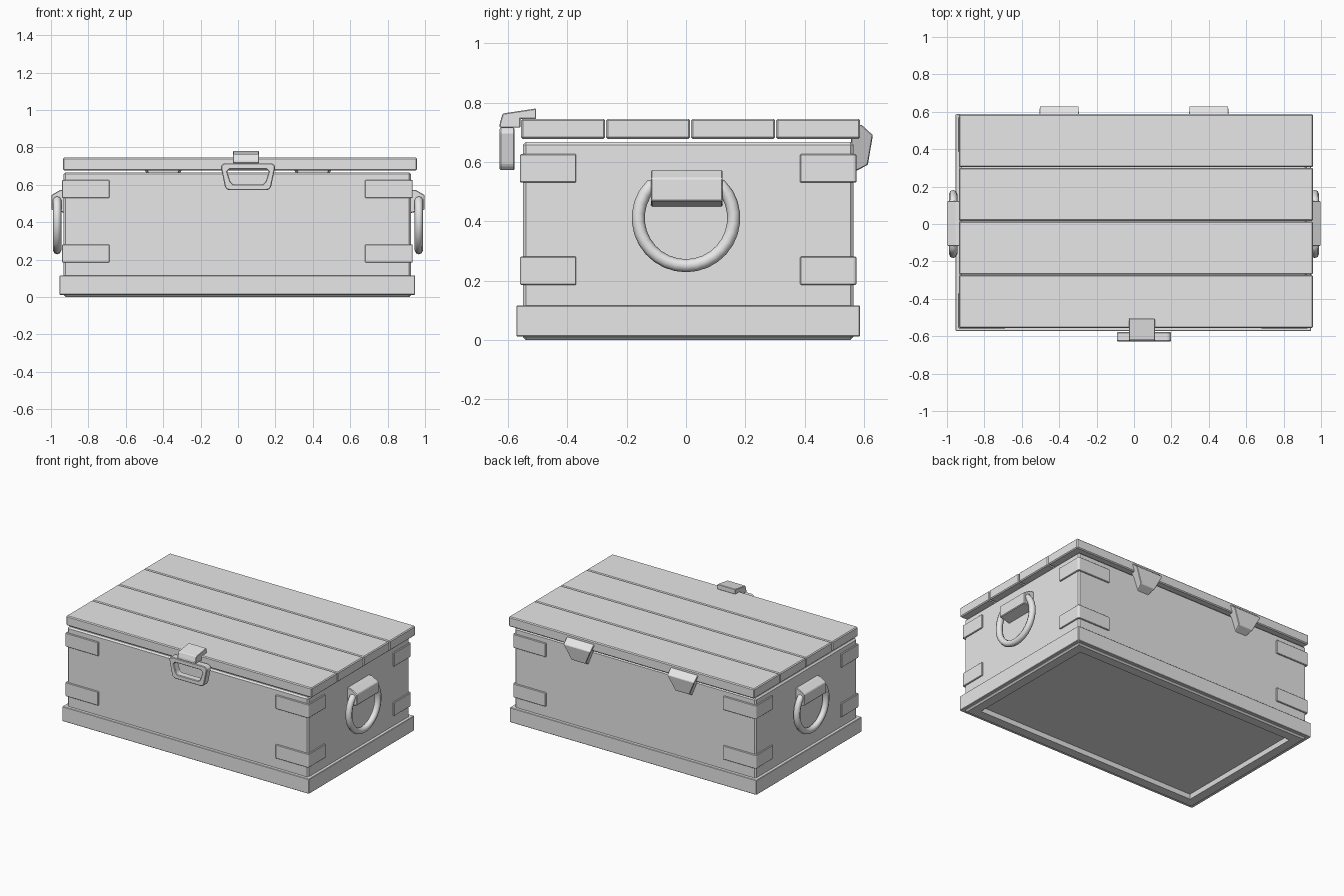
import bpy, bmesh, math
from mathutils import Vector

old = bpy.data.objects.get("Cube")
if old:
    bpy.data.objects.remove(old, do_unlink=True)

grey = bpy.data.materials.new("light_grey")
grey.use_nodes = True
grey.diffuse_color = (0.8, 0.8, 0.8, 1)
grey.node_tree.nodes["Principled BSDF"].inputs["Base Color"].default_value = (0.8, 0.8, 0.8, 1)


def finish(name, bm, bevel=0.0):
    bmesh.ops.recalc_face_normals(bm, faces=bm.faces)
    if bevel:
        bmesh.ops.bevel(bm, geom=bm.edges[:], offset=bevel, segments=1, affect='EDGES')
    mesh = bpy.data.meshes.new(name)
    bm.to_mesh(mesh)
    bm.free()
    mesh.materials.append(grey)
    ob = bpy.data.objects.new(name, mesh)
    bpy.context.collection.objects.link(ob)
    return ob


def place(axis, p, h):
    # put a 2D profile point at height h along the extrusion axis
    v = list(p)
    v.insert(axis, h)
    return Vector(v)


def prism(axis, pts, lo, hi):
    bm = bmesh.new()
    a, b = [[bm.verts.new(place(axis, p, h)) for p in pts] for h in (lo, hi)]
    bm.faces.new(a)
    bm.faces.new(b[::-1])
    n = len(pts)
    for i in range(n):
        j = (i + 1) % n
        bm.faces.new((a[i], a[j], b[j], b[i]))
    return bm


def frame(axis, outer, inner, lo, hi):
    bm = bmesh.new()
    loops = [[bm.verts.new(place(axis, p, h)) for p in pts]
             for pts, h in ((outer, lo), (outer, hi), (inner, hi), (inner, lo))]
    n = len(outer)
    for k in range(4):
        a, b = loops[k], loops[(k + 1) % 4]
        for i in range(n):
            j = (i + 1) % n
            bm.faces.new((a[i], a[j], b[j], b[i]))
    return bm


def rect(x0, x1, y0, y1):
    return [(x0, y0), (x1, y0), (x1, y1), (x0, y1)]


X0, X1, Y0, Y1 = -0.932, 0.925, -0.55, 0.565

# chest body with a recessed underside
bm = prism(2, rect(X0, X1, Y0, Y1), 0, 0.667)
bmesh.ops.recalc_face_normals(bm, faces=bm.faces)
bmesh.ops.bevel(bm, geom=bm.edges[:], offset=0.01, segments=1, affect='EDGES')
bottom = min(bm.faces, key=lambda f: f.calc_center_median().z)
bmesh.ops.inset_region(bm, faces=[bottom], thickness=0.09)
bmesh.ops.inset_region(bm, faces=[bottom], thickness=0.01, depth=-0.03)
finish("chest_body", bm)

# skirting band around the foot
out = 0.022
finish("base_band", frame(2, rect(X0 - out, X1 + out, Y0 - out, Y1 + out),
                          rect(X0 + out, X1 - out, Y0 + out, Y1 - out), 0.012, 0.115), 0.003)

# lid planks
pitch = 0.2865
for i in range(4):
    y = -0.556 + i * pitch
    finish(f"lid_plank_{i + 1}", prism(2, rect(-0.936, 0.957, y, y + pitch - 0.003), 0.677, 0.745), 0.006)

# wrap-round corner brackets, two per corner
cx, cy = (X0 + X1) / 2, (Y0 + Y1) / 2
hx, hy = (X1 - X0) / 2, (Y1 - Y0) / 2
t, c = 0.009, 0.006
for sx, side in ((-1, "right"), (1, "left")):
    for sy, end in ((-1, "front"), (1, "back")):
        shape = [(hx + t, hy - 0.18), (hx + t, hy + t - c), (hx + t - c, hy + t), (hx - 0.245, hy + t),
                 (hx - 0.245, hy - t), (hx - t, hy - t), (hx - t, hy - 0.18)]
        pts = [(cx + sx * x, cy + sy * y) for x, y in shape]
        for z, level in ((0.185, "lower"), (0.53, "upper")):
            finish(f"{level}_{end}_{side}_bracket", prism(2, pts, z, z + 0.096), 0.003)

# tapered hinges at the back
hinge = [(0.556, 0.725), (0.592, 0.725), (0.63, 0.69), (0.613, 0.59), (0.556, 0.56)]
for x, side in ((-0.4, "right"), (0.4, "left")):
    bm = prism(0, hinge, -1, 1)
    for v in bm.verts:
        v.co.x = x + v.co.x * (0.105 - 0.5 * max(0, 0.69 - v.co.z))
    finish(f"{side}_hinge", bm, 0.003)

# latch hook over the lid and its hanging loop
hook = [(-0.628, 0.715), (-0.628, 0.73), (-0.618, 0.763), (-0.505, 0.78),
        (-0.505, 0.744), (-0.558, 0.744), (-0.558, 0.715)]
finish("latch_hook", prism(0, hook, -0.027, 0.112), 0.003)


def loop_outline(top, low, z1, z0, cut):
    half = [(top - cut, z1), (top, z1 - cut), (low, z0 + cut), (low - cut, z0)]
    return [(0.0535 + x, z) for x, z in half] + [(0.0535 - x, z) for x, z in half[::-1]]


finish("latch_loop", frame(1, loop_outline(0.146, 0.123, 0.715, 0.572, 0.016),
                           loop_outline(0.112, 0.094, 0.684, 0.603, 0.013), -0.628, -0.578), 0.004)

# side handles: mount block and ring with a straight bar on top
for s, side in ((-1, "right"), (1, "left")):
    mount = [(0.91, 0.573), (0.95, 0.573), (0.998, 0.545), (0.998, 0.468), (0.91, 0.445)]
    finish(f"{side}_handle_mount", prism(1, [(s * x, z) for x, z in mount], -0.118, 0.123), 0.004)

    curve = bpy.data.curves.new(f"{side}_ring_path", 'CURVE')
    curve.dimensions = '3D'
    curve.bevel_depth = 0.022
    curve.bevel_resolution = 2
    steps = 22
    spline = curve.splines.new('POLY')
    spline.points.add(steps)
    start = math.radians(42)
    for i, p in enumerate(spline.points):
        a = start - i / steps * (math.pi + 2 * start)
        p.co = (s * 0.967, 0.161 * math.cos(a), 0.411 + 0.161 * math.sin(a), 1)
    spline.use_cyclic_u = True
    spline.use_smooth = True
    curve.materials.append(grey)
    bpy.context.collection.objects.link(bpy.data.objects.new(f"{side}_handle_ring", curve))
